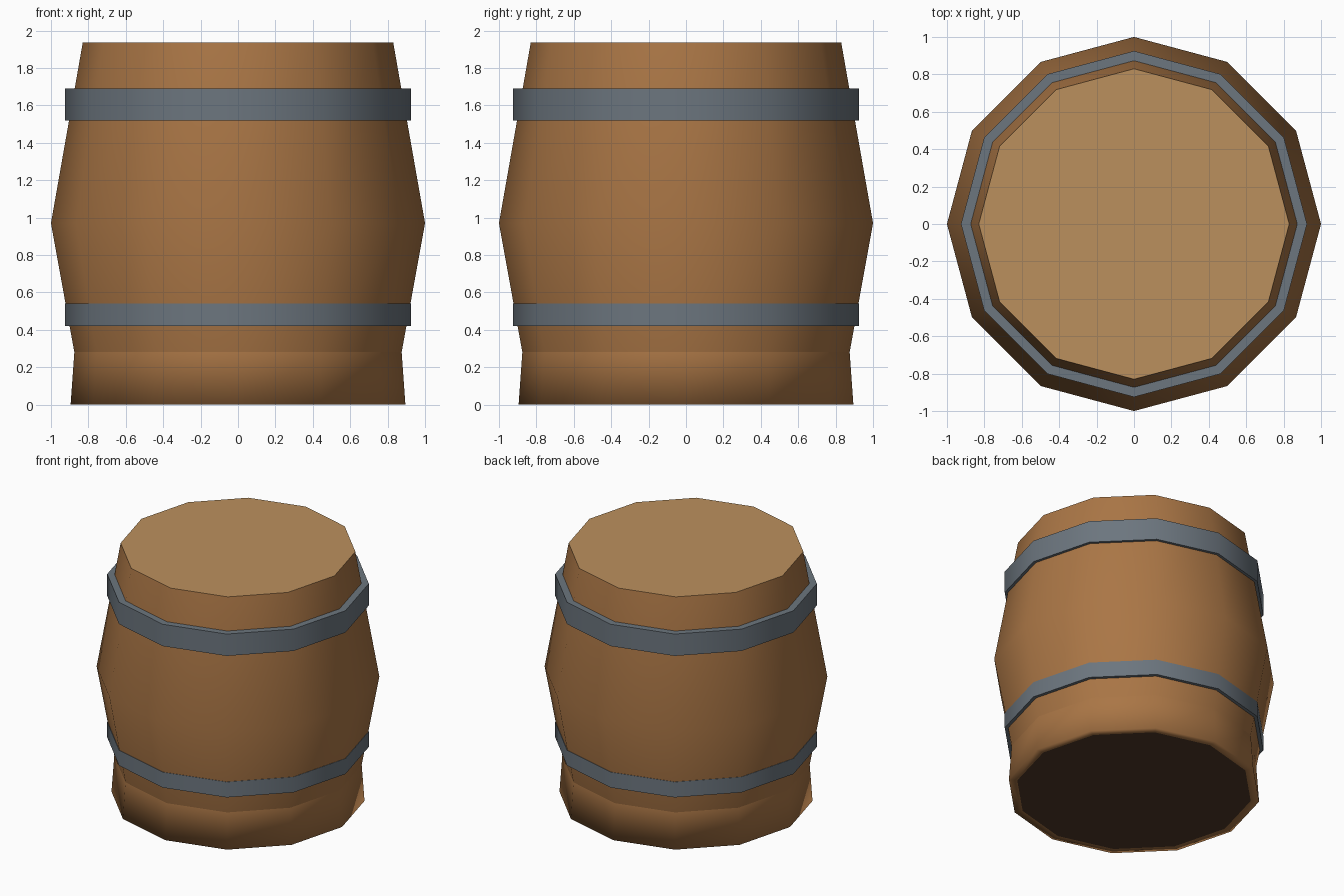
import bpy, bmesh, math

if "Cube" in bpy.data.objects:
    bpy.data.objects.remove(bpy.data.objects["Cube"])

SIDES = 12


def material(name, rgb):
    m = bpy.data.materials.new(name)
    m.diffuse_color = (*rgb, 1)
    m.use_nodes = True
    m.node_tree.nodes["Principled BSDF"].inputs["Base Color"].default_value = m.diffuse_color
    return m


def lathe(name, profile, mat, closed=False, angle=35):
    """Turn a list of (radius, z) points into a 12-sided form; radius 0 is not needed for caps."""
    bm = bmesh.new()
    rings = []
    for r, z in profile:
        rings.append([bm.verts.new((r * math.cos(a), r * math.sin(a), z))
                      for a in (2 * math.pi * i / SIDES for i in range(SIDES))])
    if closed:
        rings.append(rings[0])
    for low, high in zip(rings, rings[1:]):
        for i in range(SIDES):
            j = (i + 1) % SIDES
            bm.faces.new((low[i], low[j], high[j], high[i]))
    if len(rings) == 1:
        bm.faces.new(rings[0])
    return finish(name, bm, mat, angle)


def finish(name, bm, mat, angle):
    mesh = bpy.data.meshes.new(name)
    bm.to_mesh(mesh)
    bm.free()
    mesh.materials.append(mat)
    obj = bpy.data.objects.new(name, mesh)
    bpy.context.collection.objects.link(obj)
    bpy.ops.object.select_all(action='DESELECT')
    obj.select_set(True)
    bpy.context.view_layer.objects.active = obj
    bpy.ops.object.shade_smooth_by_angle(angle=math.radians(angle))
    return obj


wood = material("wood", (0.40, 0.18, 0.06))
pale_wood = material("pale_wood", (0.50, 0.28, 0.11))
dark_wood = material("dark_wood", (0.08, 0.04, 0.02))
iron = material("iron", (0.15, 0.18, 0.21))

# Bulging staves and the flared foot with its bottom rim
lathe("staves", [(0.875, 0.28), (1.0, 0.97), (0.83, 1.935)], wood)
lathe("foot", [(0.835, 0.0), (0.895, 0.0), (0.875, 0.28)], wood, angle=120)

# Lid and bottom
lathe("lid", [(0.83, 1.935)], pale_wood)
bottom = lathe("bottom", [(0.835, 0.0)], dark_wood)
bottom.data.flip_normals()

# Iron hoops
for name, z0, z1, inner in (("lower_hoop", 0.42, 0.54, 0.89),
                            ("upper_hoop", 1.52, 1.69, 0.868)):
    lathe(name, [(0.925, z0), (0.925, z1), (inner, z1), (inner, z0)], iron, closed=True)
